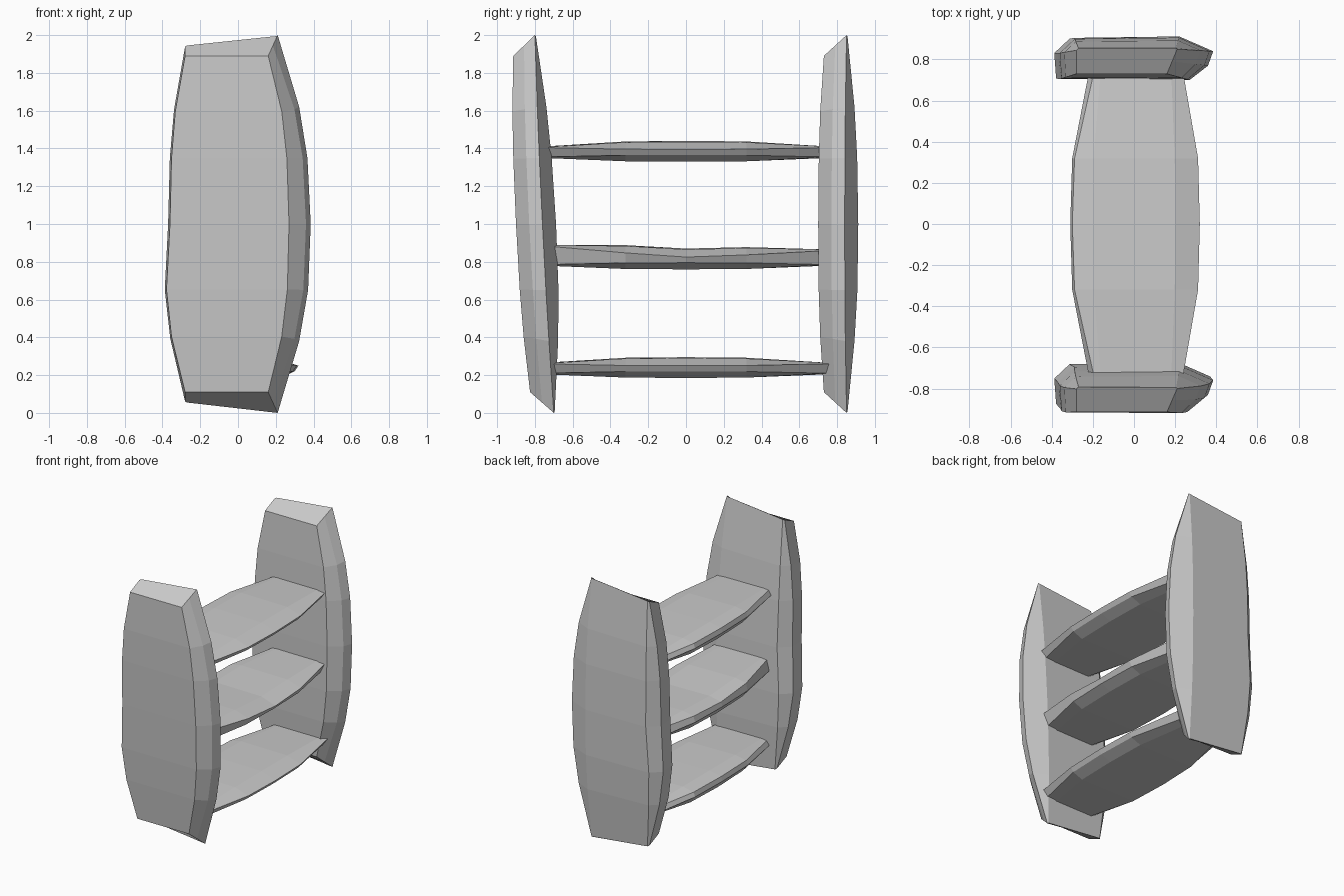
import bpy
import bmesh

cube = bpy.data.objects.get("Cube")
if cube:
    bpy.data.objects.remove(cube)

stone = bpy.data.materials.new("stone_grey")
stone.use_nodes = True
stone.diffuse_color = (0.6, 0.6, 0.6, 1)
stone.node_tree.nodes["Principled BSDF"].inputs["Base Color"].default_value = (0.6, 0.6, 0.6, 1)


def slab(name, middle, end, levels, place):
    """Loft a rough-hewn slab: each ring blends the middle section into the end one."""
    bm = bmesh.new()
    rings = []
    for level, blend, bulge in levels:
        ring = []
        for (u, v), (eu, ev, reach) in zip(middle, end):
            x = u + (eu - u) * blend
            if x < -0.25:
                x -= bulge
            w = v + (ev - v) * blend
            along = level * (1 + (reach - 1) * blend)
            ring.append(bm.verts.new(place(x, w, along)))
        rings.append(ring)
    for low, high in zip(rings, rings[1:]):
        for i in range(len(low)):
            j = (i + 1) % len(low)
            bm.faces.new((low[i], low[j], high[j], high[i]))
    bm.faces.new(rings[0][::-1])
    bm.faces.new(rings[-1])
    bmesh.ops.recalc_face_normals(bm, faces=bm.faces)
    mesh = bpy.data.meshes.new(name)
    bm.to_mesh(mesh)
    bm.free()
    mesh.materials.append(stone)
    bpy.context.collection.objects.link(bpy.data.objects.new(name, mesh))


# Upright panels: wide at the middle, with sloping chopped ends
panel_middle = [(-.36, .705), (.27, .70), (.36, .77), (.385, .84),
                (.22, .912), (-.29, .905), (-.37, .83)]
panel_end = [(-.28, .73, .89), (.16, .73, .89), (.185, .79, .945), (.21, .85, 1),
             (.205, .855, .995), (-.27, .855, .945), (-.28, .845, .94)]
panel_levels = [(-1, 1, 0), (-.62, .35, .02), (-.35, .08, .025), (0, 0, 0),
                (.35, .1, 0), (.62, .35, 0), (1, 1, 0)]

slab("back_panel", panel_middle, panel_end, panel_levels,
     lambda x, y, z: (x, y, z + 1))
# The front panel leans outward at the top
slab("front_panel", panel_middle, panel_end, panel_levels,
     lambda x, y, z: (x, y - 1.6 - .05 * z, z + 1))

# Shelves: thin slabs running between the panels
shelf_middle = [(-.27, -.055), (.22, -.055), (.30, -.02), (.32, .01),
                (.2, .05), (-.2, .055), (-.30, .035), (-.31, 0)]
shelf_end = [(-.17, -.035, 1), (.12, -.035, 1), (.2, -.03, 1), (.235, .02, 1),
             (.18, .025, 1), (-.16, .025, 1), (-.19, .022, 1), (-.215, -.01, 1)]
shelf_levels = [(-1, 1, 0), (-.42, .1, 0), (0, 0, 0), (.42, .1, 0), (1, 1, 0)]

# Height, and how much the top face rises toward the front and back ends
for name, height, front_rise, back_rise in (("lower_shelf", .24, 0, 0),
                                            ("middle_shelf", .815, .05, .025),
                                            ("upper_shelf", 1.385, 0, 0)):
    def place(x, w, along, h=height, f=front_rise, b=back_rise):
        rise = max(-along * f, along * b) if w > 0 else 0
        return (x, along * .76, h + w + rise)
    slab(name, shelf_middle, shelf_end, shelf_levels, place)
